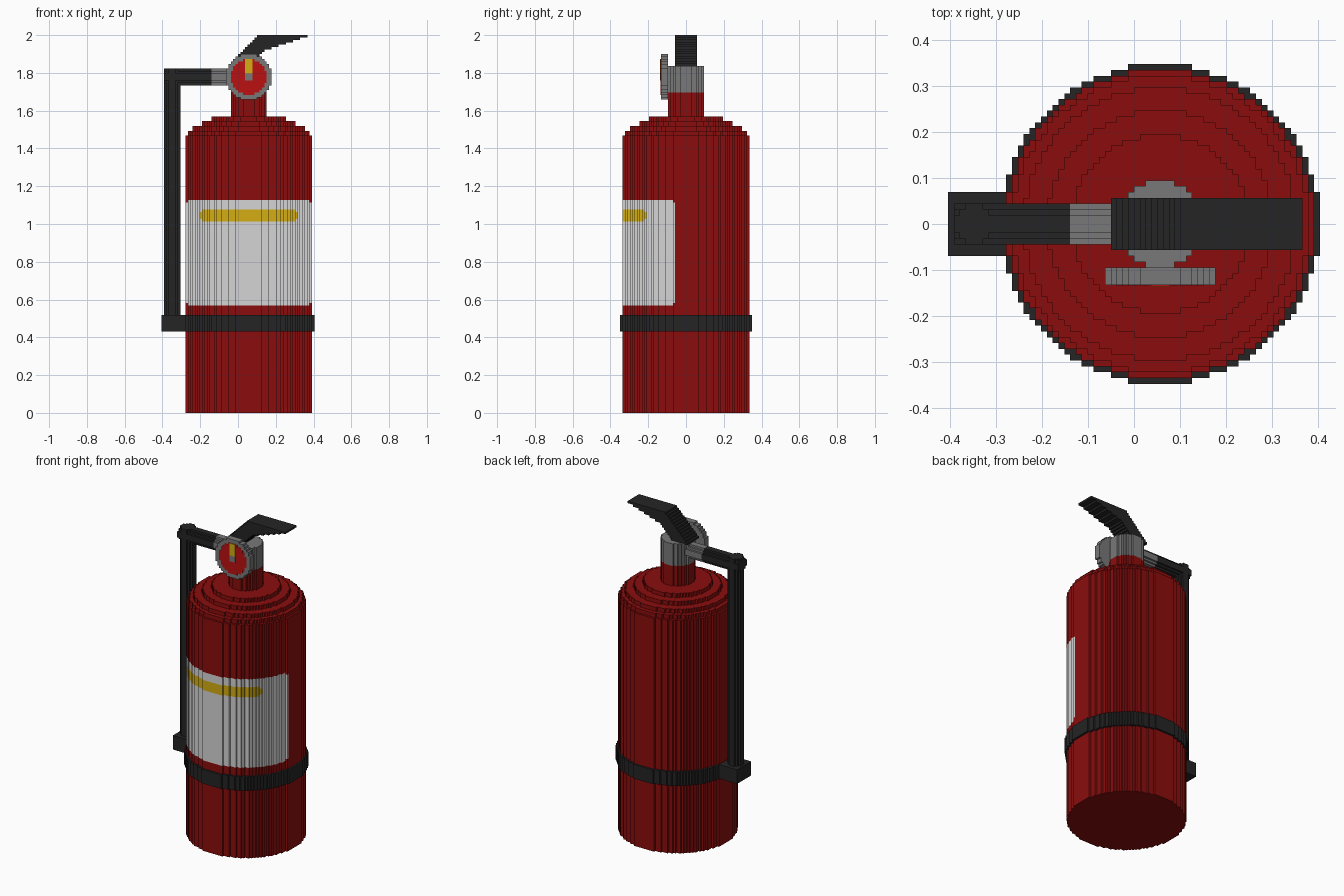
import bpy, bmesh, math
from mathutils import Vector

if "Cube" in bpy.data.objects:
    bpy.data.objects.remove(bpy.data.objects["Cube"], do_unlink=True)

V = 2 / 158      # size of one block; all numbers below are in blocks
CX = 4.5         # x of the cylinder axis


def material(name, r, g, b):
    m = bpy.data.materials.new(name)
    m.use_nodes = True
    m.diffuse_color = (r, g, b, 1)
    m.node_tree.nodes["Principled BSDF"].inputs["Base Color"].default_value = (r, g, b, 1)
    return m


RED = material("dark red paint", 0.26, 0.004, 0.004)
WHITE = material("label white", 0.66, 0.66, 0.66)
YELLOW = material("yellow", 0.66, 0.42, 0.006)
BLACK = material("black rubber", 0.018, 0.018, 0.018)
GREY = material("grey metal", 0.19, 0.19, 0.19)
DIAL = material("bright red dial", 0.50, 0.005, 0.005)


def disc(n, a=0.0, b=0.0):
    """Rows (low, high, left, right) of a blocky circle n blocks wide."""
    rows = []
    for j in range(-(n // 2), n // 2 + 1):
        half = math.floor(math.sqrt(n * n / 4 - j * j)) + 0.5
        rows.append((b + j - 0.5, b + j + 0.5, a - half, a + half))
    return rows


def rect(left, right, low, high):
    return [(low, high, left, right)]


def place(axis, a, b, c):
    return Vector({"x": (c, a, b), "y": (a, c, b), "z": (a, b, c)}[axis]) * V


def stepped(name, rows, axis, start, end, *mats):
    """Extrude the stepped outline of the rows along an axis."""
    outline = []
    for low, high, left, right in rows:
        outline += [(right, low), (right, high)]
    for low, high, left, right in reversed(rows):
        outline += [(left, high), (left, low)]
    points = [p for i, p in enumerate(outline) if p != outline[i - 1]]
    bm = bmesh.new()
    face = bm.faces.new([bm.verts.new(place(axis, a, b, start)) for a, b in points])
    top = bmesh.ops.extrude_face_region(bm, geom=[face])["geom"]
    bmesh.ops.translate(bm, verts=[g for g in top if isinstance(g, bmesh.types.BMVert)],
                        vec=place(axis, 0, 0, end - start))
    if face.is_valid and all(len(e.link_faces) == 1 for e in face.edges):
        bm.faces.remove(face)
    edges = [e for e in bm.edges if e.is_boundary]
    if edges:
        bmesh.ops.holes_fill(bm, edges=edges)
    bmesh.ops.recalc_face_normals(bm, faces=bm.faces)
    mesh = bpy.data.meshes.new(name)
    bm.to_mesh(mesh)
    bm.free()
    for m in mats:
        mesh.materials.append(m)
    obj = bpy.data.objects.new(name, mesh)
    bpy.context.collection.objects.link(obj)
    return obj


# Cylinder body, cut into bands so the label can be coloured
body = stepped("cylinder_body", disc(53, CX), "z", 0, 116, RED, WHITE, YELLOW)
bm = bmesh.new()
bm.from_mesh(body.data)
for z in (45, 46, 80, 81, 84, 85, 88, 89):
    bmesh.ops.bisect_plane(bm, geom=bm.verts[:] + bm.edges[:] + bm.faces[:],
                           plane_co=(0, 0, z * V), plane_no=(0, 0, 1))
for f in bm.faces:
    x, y, z = f.calc_center_median() / V
    if abs(f.normal.z) > 0.5 or not 45 < z < 89:
        continue
    # Label and stripe lose one block at each corner
    if y < (-4.5 if 46 < z < 88 else -5.5):
        f.material_index = 1
    if 80 < z < 85 and y < 0 and abs(x - CX) < (20.7 if 81 < z < 84 else 19.7):
        f.material_index = 2
bm.to_mesh(body.data)
bm.free()

# Stepped shoulder, neck and valve collar
for i, (width, top) in enumerate([(51, 118), (47, 120), (39, 122), (31, 124)]):
    stepped(f"shoulder_step_{i + 1}", disc(width, CX), "z", top - 3, top, RED)
stepped("neck", disc(15, CX), "z", 123, 134, RED)
stepped("valve_collar", disc(15, CX), "z", 134, 145, GREY)

# Retaining strap with its hose clip
stepped("strap", disc(55, CX), "z", 34, 41, BLACK)
stepped("hose_clip", rect(-32, -20, -5.5, 5.5), "z", 34, 41, BLACK)

# Hose and its connector
stepped("hose_connector", disc(7, 0, 140.5), "x", -11, -2, GREY)
stepped("hose_top", disc(7, 0, 140.5), "x", -31, -11, BLACK)
stepped("hose_drop", disc(7, -27.5, 0), "z", 40, 144, BLACK)

# Pressure gauge with dial, needle and pivot
stepped("gauge_case", disc(19, CX, 140.5), "y", -10.5, -7.5, GREY)
stepped("gauge_dial", disc(15, CX, 140.5), "y", -10.65, -10.4, DIAL)
stepped("gauge_needle", rect(3, 6, 142, 148), "y", -10.8, -10.4, YELLOW)
stepped("gauge_pivot", rect(3, 6, 139, 142), "y", -10.8, -10.4, GREY)

# Lever: a slanted arm that opens into a tapering grip
lever = [(145 + i, 146 + i, i - 4, i + 5 if i < 7 else 14 + 3 * (i - 7)) for i in range(13)]
stepped("lever", lever, "y", -4.5, 4.5, BLACK)
